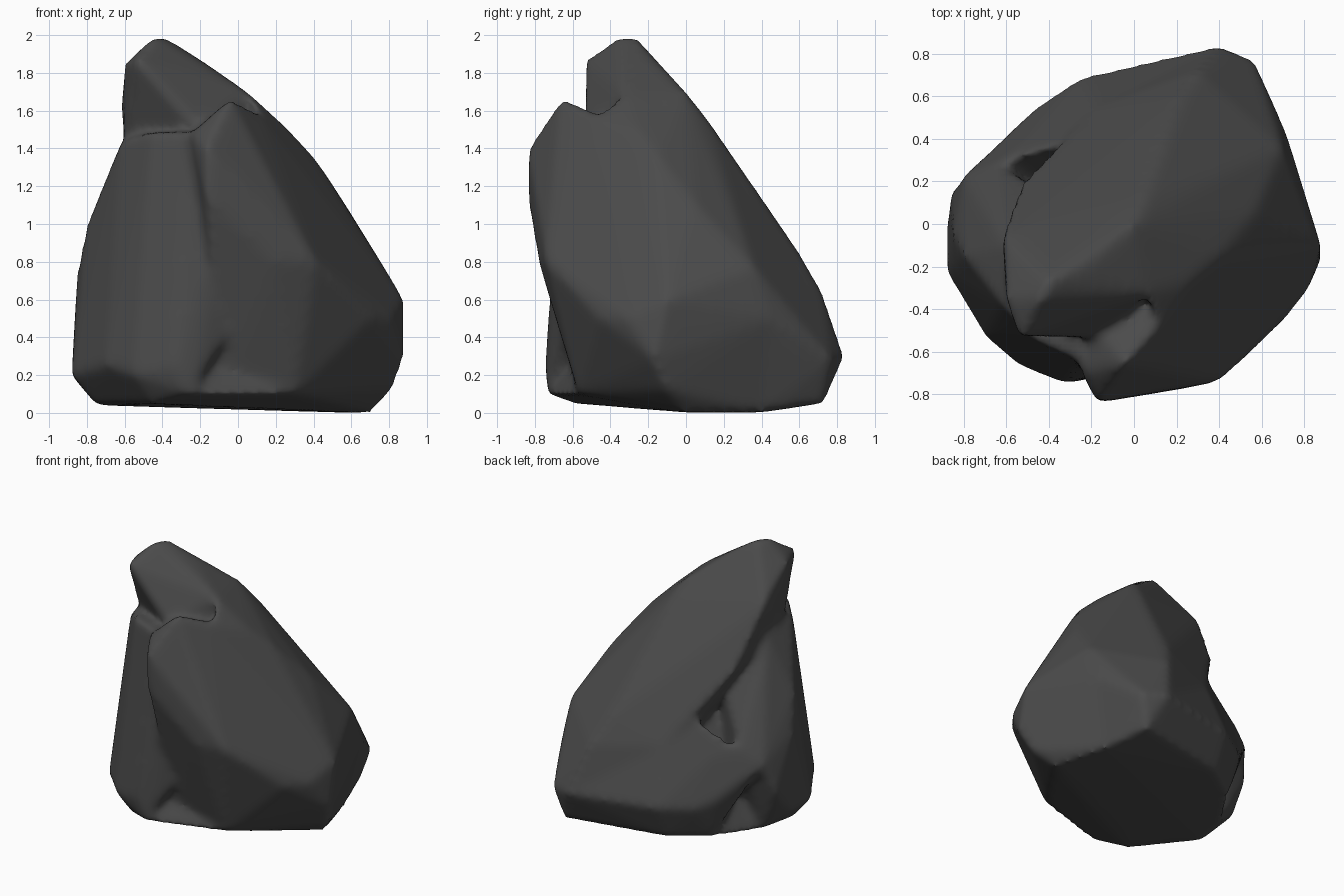
import bpy
import bmesh

default_cube = bpy.data.objects.get("Cube")
if default_cube:
    bpy.data.objects.remove(default_cube, do_unlink=True)


def make_material(name, colour):
    """Create a flat, matte material."""
    material = bpy.data.materials.new(name)
    material.use_nodes = True
    material.diffuse_color = colour
    shader = material.node_tree.nodes["Principled BSDF"]
    shader.inputs["Base Color"].default_value = colour
    shader.inputs["Roughness"].default_value = 0.9
    return material


def add_hull(bm, corners):
    """Add one convex boulder spanning the given corner points."""
    verts = [bm.verts.new(corner) for corner in corners]
    result = bmesh.ops.convex_hull(bm, input=verts)
    leftovers = {item for item in result["geom_interior"] + result["geom_unused"]
                 if isinstance(item, bmesh.types.BMVert) and item.is_valid}
    bmesh.ops.delete(bm, geom=list(leftovers), context="VERTS")


# Corners of the tall leaning slab: peak, right edge, overhang and toe
peak = [
    (-.44, -.35, 2), (-.4, -.27, 2), (-.6, -.35, 1.85), (-.54, -.54, 1.87),
    (-.62, -.05, 1.65), (-.2, -.2, 1.87), (-.2, -.55, 1.5), (-.6, -.3, 1.4),
]
slab_edge = [(.05, -.33, 1.7), (0, 0, 1.7), (.12, -.1, 1.58), (.05, .12, 1.55)]
overhang = [(-.53, .2, 1.2), (-.33, .38, .9), (-.18, .55, .7)]
toe = [
    (.2, .6, .85), (.3, .72, .65), (.4, .84, .3), (.57, .77, .28),
    (.5, .73, .05), (.1, .62, .05),
]

# Corners of the wide front boulder: slanted crest, flank and face
crest = [(.12, -.5, 1.57), (.27, -.27, 1.5), (.41, -.15, 1.35),
         (.57, .05, 1.1), (.7, .36, .77)]
flank = [(.71, .45, .5), (.6, .4, 0), (.7, 0, 0)]
face = [
    (-.04, -.66, 1.67), (-.17, -.84, 1.4), (-.17, -.84, 1.15), (-.25, -.7, 1.48),
    (.2, -.78, .8), (.41, -.74, .8), (.7, -.46, .5), (.82, -.31, .5),
    (.88, -.1, .6), (.88, -.17, .28), (.82, -.1, .12), (.3, -.57, .1),
    (-.1, -.56, .1), (-.3, -.3, 1.4),
]

# Corners of the boulder on the -x flank: top, side, front and core
side_top = [(-.46, -.55, 1.5), (-.62, -.38, 1.44), (-.6, -.1, 1.4), (-.26, -.64, 1.5)]
side_wall = [
    (-.8, -.15, 1), (-.85, -.05, .75), (-.88, -.23, .2), (-.88, 0, .2),
    (-.86, .16, .4), (-.75, -.2, .04), (-.7, .1, .05),
]
side_front = [
    (-.7, -.53, .25), (-.55, -.66, .2), (-.33, -.75, .25), (-.25, -.74, .1),
    (-.3, -.71, .55), (-.45, -.6, .05), (0, -.64, .5), (0, -.66, 1.3),
]
core = [(-.2, 0, .05), (-.2, 0, 1.3)]

# Corners of the shoulder and the foot below the overhang
shoulder = [(-.8, .23, .6), (-.65, .29, .7)]
heel = [(-.56, .46, .35), (-.5, .4, .65), (-.5, .4, .05)]
foot = [(-.25, .69, .3), (-.46, .55, .3), (-.03, .66, .45), (-.25, .58, .05)]

parts = [
    peak + slab_edge + overhang + toe + flank,
    crest + flank + face,
    slab_edge + crest + flank + toe,
    side_top + side_wall + side_front + shoulder + core,
    shoulder + heel + overhang[1:] + core[:1],
    heel + foot + overhang[2:] + toe[2:] + core[:1],
]
# Flat underside joining every low corner
parts.append([c for part in parts for c in part if c[2] <= .1] + core)

mesh = bpy.data.meshes.new("boulder")
bm = bmesh.new()
for part in parts:
    add_hull(bm, part)
bmesh.ops.recalc_face_normals(bm, faces=bm.faces)
bm.to_mesh(mesh)
bm.free()
mesh.materials.append(make_material("dark_grey_stone", (.07, .07, .07, 1)))
boulder = bpy.data.objects.new("boulder", mesh)
bpy.context.collection.objects.link(boulder)

# Fuse the pieces into one skin and wear the edges down
fuse = boulder.modifiers.new("fuse", "REMESH")
fuse.mode = "VOXEL"
fuse.voxel_size = 0.025
fuse.use_smooth_shade = True
wear = boulder.modifiers.new("wear", "SMOOTH")
wear.factor = 0.5
wear.iterations = 12
